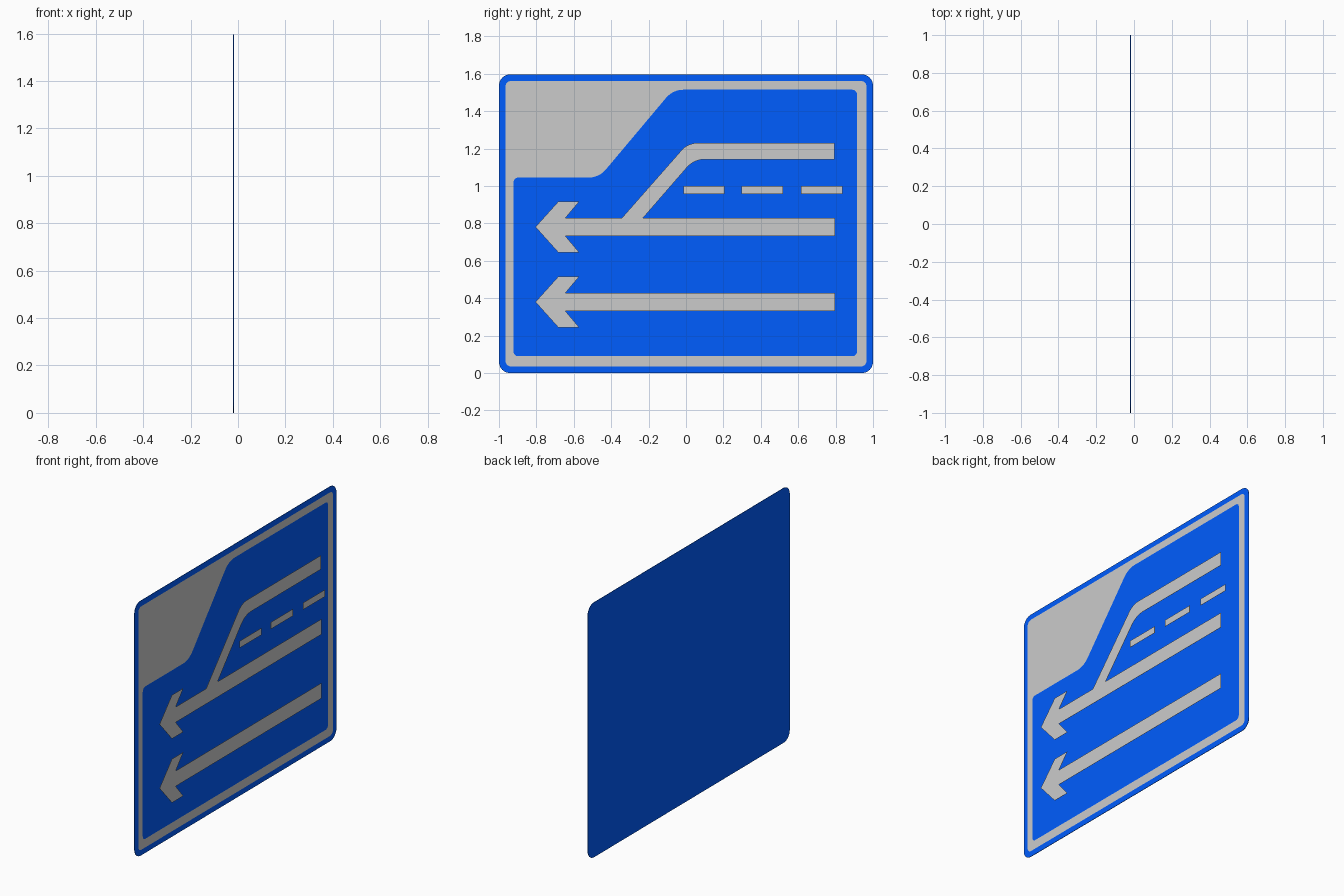
import bpy
from mathutils import Vector

if "Cube" in bpy.data.objects:
    bpy.data.objects.remove(bpy.data.objects["Cube"])


def material(name, color):
    m = bpy.data.materials.new(name)
    m.diffuse_color = color
    m.use_nodes = True
    m.node_tree.nodes["Principled BSDF"].inputs["Base Color"].default_value = m.diffuse_color
    return m


BLUE = material("sign_blue", (0.0, 0.11, 1.0, 1))


def fillet(corners, steps=6):
    """Round each (y, z, radius) corner with a true arc."""
    out = []
    n = len(corners)
    for i, (y, z, r) in enumerate(corners):
        p = Vector((y, z))
        if r == 0:
            out.append(p)
            continue
        a = (Vector(corners[i - 1][:2]) - p).normalized()
        b = (Vector(corners[(i + 1) % n][:2]) - p).normalized()
        cos_h = (a + b).length / 2
        sin_h = (1 - cos_h ** 2) ** 0.5
        center = p + (a + b).normalized() * (r / sin_h)
        tangent = r * cos_h / sin_h
        start, end = p + a * tangent - center, p + b * tangent - center
        for k in range(steps + 1):
            d = start.normalized().slerp(end.normalized(), k / steps)
            out.append(center + d * r)
    return out


def sheet(name, x, outlines, mat=None, thickness=0):
    """Flat faces in the yz plane, facing +x, optionally thickened backwards."""
    verts, faces = [], []
    for outline in outlines:
        pts = fillet(outline)
        faces.append(list(range(len(verts), len(verts) + len(pts))))
        verts += [(x, p.x, p.y) for p in pts]
    mesh = bpy.data.meshes.new(name)
    mesh.from_pydata(verts, [], faces)
    if mat:
        mesh.materials.append(mat)
    obj = bpy.data.objects.new(name, mesh)
    bpy.context.collection.objects.link(obj)
    if thickness:
        mod = obj.modifiers.new("thickness", 'SOLIDIFY')
        mod.thickness = thickness
        mod.offset = -1
    return obj


def rect(y0, y1, z0, z1, r=0):
    return [(y0, z0, r), (y1, z0, r), (y1, z1, r), (y0, z1, r)]


# Layered sign face: blue backing, grey border, blue road area
sheet("backing_panel", -0.0172, [rect(-1, 1, 0, 1.597, 0.06)], BLUE, 0.003)
sheet("grey_border", -0.0162, [rect(-0.965, 0.965, 0.035, 1.562, 0.03)])
sheet("road_area", -0.0152, [[
    (-0.922, 0.09, 0.025), (0.914, 0.09, 0.025), (0.914, 1.515, 0.025),
    (-0.07, 1.515, 0.12), (-0.465, 1.045, 0.12), (-0.922, 1.045, 0.025)]], BLUE)


# Two lane arrows standing in front of the panel
def arrow(z):
    lower = [(-0.682, -0.137), (-0.57, -0.137), (-0.645, -0.048), (0.797, -0.048)]
    upper = [(y, -h) for y, h in reversed(lower)]
    return [(y, z + h, 0) for y, h in [(-0.805, 0)] + lower + upper]


MARK_X, MARK_T = 0.0195, 0.001
sheet("upper_lane_arrow", MARK_X, [arrow(0.781)], thickness=MARK_T)
sheet("lower_lane_arrow", MARK_X, [arrow(0.38)], thickness=MARK_T)

# Slip lane joining the upper arrow
sheet("merging_lane", MARK_X, [[
    (-0.343, 0.829, 0), (-0.23, 0.829, 0), (0.043, 1.143, 0.13),
    (0.795, 1.143, 0), (0.795, 1.23, 0), (0.01, 1.23, 0.11)]], thickness=MARK_T)

# Dashed lane divider
sheet("lane_dashes", MARK_X,
      [rect(y, y + 0.22, 0.957, 1.0) for y in (-0.013, 0.298, 0.616)],
      thickness=MARK_T)
